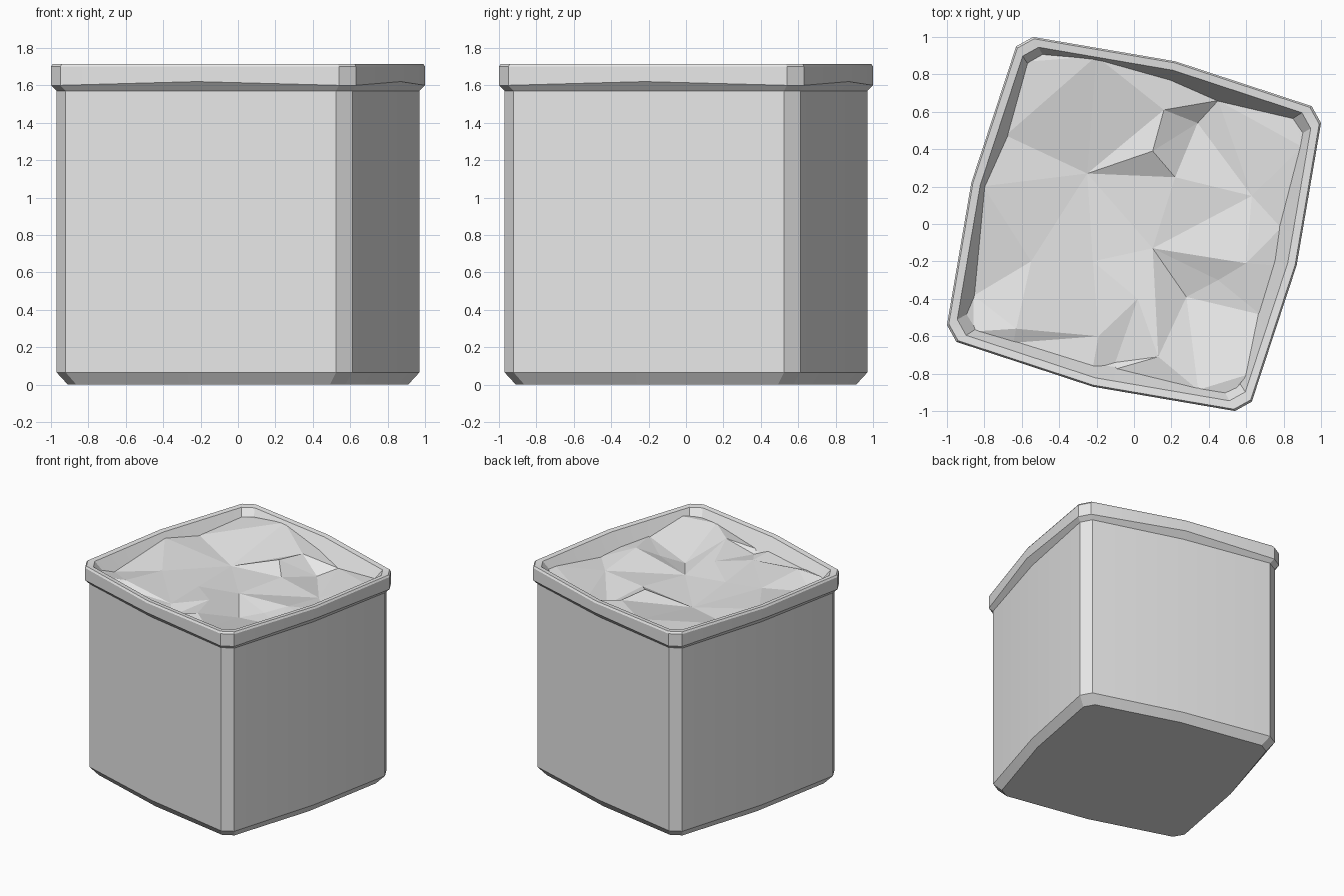
import bpy, bmesh, math
from mathutils import Vector, Matrix
from mathutils.geometry import delaunay_2d_cdt

cube = bpy.data.objects.get("Cube")
if cube:
    bpy.data.objects.remove(cube, do_unlink=True)


def make_material(name, colour):
    mat = bpy.data.materials.new(name)
    mat.use_nodes = True
    mat.diffuse_color = colour
    mat.node_tree.nodes["Principled BSDF"].inputs["Base Color"].default_value = colour
    return mat


def add_object(name, bm, mat):
    bmesh.ops.recalc_face_normals(bm, faces=bm.faces[:])
    mesh = bpy.data.meshes.new(name)
    bm.to_mesh(mesh)
    bm.free()
    mesh.materials.append(mat)
    obj = bpy.data.objects.new(name, mesh)
    bpy.context.collection.objects.link(obj)
    return obj


grey = make_material("plain grey", (0.8, 0.8, 0.8, 1))

# Planter: one bulging side outline, repeated around four quarters
SIDE = [Vector((0.95, 0.63)), Vector((1.0, 0.54)), Vector((0.87, -0.22))]


def ring(bm, corner_scale, mid_scale, corner_z, mid_z):
    verts = []
    for quarter in range(4):
        turn = Matrix.Rotation(-quarter * math.pi / 2, 2)
        for point, scale, z in zip(SIDE, (corner_scale, corner_scale, mid_scale),
                                   (corner_z, corner_z, mid_z)):
            p = turn @ point * scale
            verts.append(bm.verts.new((p.x, p.y, z)))
    return verts


# Each level: corner scale, middle scale, corner height, middle height
LEVELS = [
    (0.91, 0.90, 0, 0),            # foot
    (0.97, 0.95, 0.065, 0.065),    # foot chamfer
    (0.97, 0.95, 1.57, 1.57),      # wall top
    (1, 1, 1.60, 1.62),            # rim underside
    (1, 1, 1.70, 1.70),            # rim side
    (0.99, 0.99, 1.715, 1.715),    # rim edge
    (0.945, 0.945, 1.71, 1.71),    # inner lip
    (0.84, 0.84, 1.56, 1.56),      # inner slope
]
bm = bmesh.new()
rings = [ring(bm, *level) for level in LEVELS]
for low, high in zip(rings, rings[1:]):
    for i in range(len(low)):
        j = (i + 1) % len(low)
        bm.faces.new((low[i], low[j], high[j], high[i]))
bm.faces.new(rings[0])
planter = add_object("planter", bm, grey)
bpy.context.view_layer.objects.active = planter
planter.select_set(True)
bpy.ops.object.shade_smooth_by_angle(angle=math.radians(25))
planter.select_set(False)

# Soil: peaks and hollows by letter, then the edge that meets the inner slope
PEAKS = {
    "A": (-0.25, 0.27, 1.56), "B": (0.16, 0.61, 1.64), "C": (0.45, 0.66, 1.58),
    "D": (0.34, 0.54, 1.53), "E": (0.22, 0.25, 1.60), "F": (0.10, 0.39, 1.66),
    "G": (0.63, 0.15, 1.58), "I": (0.10, -0.13, 1.58), "J": (0.60, -0.21, 1.64),
    "K": (0.45, -0.30, 1.58), "L": (0.28, -0.39, 1.53), "M": (0.13, -0.71, 1.65),
    "N": (-0.22, -0.20, 1.58), "O": (-0.55, -0.20, 1.62), "P": (-0.63, -0.56, 1.66),
    "Q": (-0.19, -0.60, 1.60), "R": (-0.10, -0.74, 1.57), "S": (0.02, -0.40, 1.61),
}
EDGE = [
    (-0.51, 0.91, 1.65), (-0.2, 0.89, 1.69), (0.2, 0.78, 1.62), (0.46, 0.67, 1.58),
    (0.86, 0.57, 1.64), (0.9, 0.51, 1.65), (0.89, 0.41, 1.65), (0.78, -0.02, 1.59),
    (0.75, -0.22, 1.60), (0.67, -0.48, 1.61), (0.6, -0.8, 1.67), (0.52, -0.9, 1.65),
    (0.34, -0.88, 1.65), (-0.1, -0.77, 1.6), (-0.22, -0.77, 1.62), (-0.64, -0.63, 1.63),
    (-0.85, -0.57, 1.64), (-0.89, -0.48, 1.64), (-0.85, -0.38, 1.6), (-0.8, 0.2, 1.67),
    (-0.68, 0.47, 1.62), (-0.58, 0.86, 1.65),
]
RIDGES = "AB BF FE ED DC BC AE AO AI EI EG IG IJ IK KL LM IM IN NQ QR RM NO NS SM JK AF BD".split()

letters = list(PEAKS)
points = [Vector((x * 1.008, y * 1.008, z)) for x, y, z in EDGE]
count = len(points)
points += [Vector(PEAKS[k]) for k in letters]
edges = [(i, (i + 1) % count) for i in range(count)]
edges += [tuple(count + letters.index(k) for k in ridge) for ridge in RIDGES]
flat, _, faces, origin, _, _ = delaunay_2d_cdt([p.xy for p in points], edges, [], 1, 1e-5)

bm = bmesh.new()
verts = []
for p, source in zip(flat, origin):
    z = points[source[0]].z if source else 1.6
    verts.append(bm.verts.new((p.x, p.y, z)))
for face in faces:
    bm.faces.new([verts[i] for i in face])
soil = add_object("soil", bm, grey)
bm = bmesh.new()
bm.from_mesh(soil.data)
if sum(f.normal.z for f in bm.faces) < 0:
    bmesh.ops.reverse_faces(bm, faces=bm.faces[:])
bm.to_mesh(soil.data)
bm.free()
